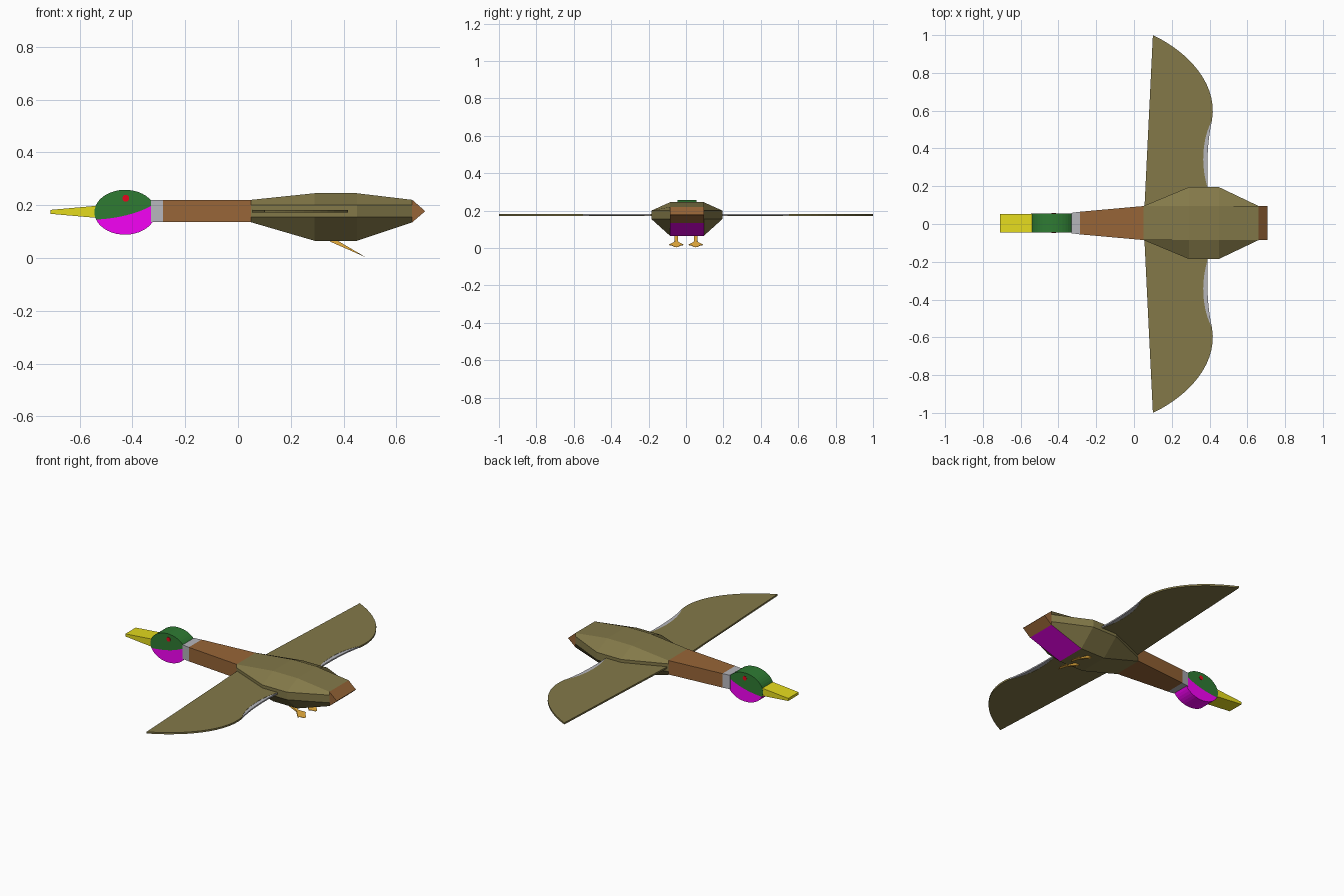
import bpy, bmesh
from math import sin, cos, pi

if "Cube" in bpy.data.objects:
    bpy.data.objects.remove(bpy.data.objects["Cube"])

YC = 0.005  # centre line of the body


def material(name, rgb):
    m = bpy.data.materials.new(name)
    m.diffuse_color = [(c / 255) ** 2.2 for c in rgb] + [1]
    m.use_nodes = True
    m.node_tree.nodes["Principled BSDF"].inputs["Base Color"].default_value = m.diffuse_color
    return m


olive = material("olive", (130, 120, 74))
brown = material("brown", (150, 101, 58))
green = material("green", (50, 122, 54))
magenta = material("magenta", (245, 10, 245))
yellow = material("yellow", (228, 218, 35))
orange = material("orange", (235, 175, 65))
red = material("red", (230, 15, 35))
grey = material("grey", (180, 180, 186))


def loft(name, loops, *mats):
    """Skin a list of equal-length point loops and cap both ends."""
    bm = bmesh.new()
    rings = [[bm.verts.new(p) for p in loop] for loop in loops]
    n = len(rings[0])
    for a, b in zip(rings, rings[1:]):
        for i in range(n):
            j = (i + 1) % n
            bm.faces.new((a[i], a[j], b[j], b[i]))
    bm.faces.new(rings[0][::-1])
    bm.faces.new(rings[-1])
    bmesh.ops.recalc_face_normals(bm, faces=bm.faces)
    mesh = bpy.data.meshes.new(name)
    bm.to_mesh(mesh)
    bm.free()
    ob = bpy.data.objects.new(name, mesh)
    bpy.context.collection.objects.link(ob)
    for m in mats:
        mesh.materials.append(m)
    return ob


def rect(x, half, z0, z1):
    return [(x, YC - half, z0), (x, YC + half, z0), (x, YC + half, z1), (x, YC - half, z1)]


def side_prism(name, outline, y0, y1, mat):
    return loft(name, [[(x, y, z) for x, z in outline] for y in (y0, y1)], mat)


def octagon(x, wide, top, bottom):
    half = [(0.09, top), (wide, 0.2), (wide, 0.155), (0.09, bottom)]
    return [(x, YC + y, z) for y, z in half] + [(x, YC - y, z) for y, z in half[::-1]]


def bezier(p, n=10):
    return [tuple((1 - t) ** 3 * a + 3 * t * (1 - t) ** 2 * b + 3 * t * t * (1 - t) * c + t ** 3 * d
                  for a, b, c, d in zip(*p)) for t in (i / n for i in range(n + 1))]


# Faceted body, with the slope under the tail in magenta
body = loft("body", [octagon(0.05, 0.09, 0.22, 0.135), octagon(0.29, 0.19, 0.245, 0.065),
                     octagon(0.45, 0.19, 0.245, 0.065), octagon(0.66, 0.09, 0.22, 0.135)],
            olive, magenta)
for f in body.data.polygons:
    if f.center.x > 0.47 and f.normal.z < -0.5 and abs(f.center.y - YC) < 0.02:
        f.material_index = 1

# Tail wedge, neck, collar and beak
loft("tail", [rect(0.66, 0.09, 0.135, 0.22), rect(0.708, 0.09, 0.176, 0.178)], brown)
loft("neck", [rect(-0.285, 0.06, 0.137, 0.22), rect(0.05, 0.09, 0.137, 0.22)], brown)
loft("collar", [rect(-0.33, 0.054, 0.137, 0.22), rect(-0.285, 0.06, 0.137, 0.22)], grey)
loft("beak", [rect(-0.71, 0.049, 0.167, 0.182), rect(-0.54, 0.049, 0.152, 0.197)], yellow)

# Head: elliptical slab split by an S-shaped line
CX, CZ, RX, RZ = -0.428, 0.173, 0.116, 0.085
A0, A1 = 0.36, pi + 0.33


def arc(a, b, n=20):
    return [(CX + RX * cos(a + (b - a) * i / n), CZ + RZ * sin(a + (b - a) * i / n))
            for i in range(n + 1)]


upper, lower = arc(A0, A1), arc(A1, A0 + 2 * pi)
s, e = upper[-1], upper[0]
split = bezier([s, (-0.47, 0.148), (-0.38, 0.165), e], 12)[1:-1]
side_prism("head_top", upper + split, YC - 0.05, YC + 0.05, green)
side_prism("head_cheeks", lower + split[::-1], YC - 0.05, YC + 0.05, magenta)

# Eyes
eye = [(-0.425 + 0.013 * cos(i * pi / 6), 0.226 + 0.013 * sin(i * pi / 6)) for i in range(12)]
for side in (-1, 1):
    side_prism("eye", eye, YC + side * 0.045, YC + side * 0.052, red)

# Wings with a grey patch along the inner trailing edge
tip_curve = bezier([(0.10, 1.0), (0.29, 0.91), (0.445, 0.74), (0.413, 0.55)], 14)
inner = bezier([(0.413, 0.55), (0.36, 0.45), (0.352, 0.31), (0.39, 0.19)], 10)
patch = bezier([(0.39, 0.19), (0.386, 0.31), (0.386, 0.43), (0.413, 0.55)], 10)
wing = [(0.055, 0.08)] + tip_curve + inner[1:] + [(0.40, 0.08)]
patch_outline = inner + patch[1:-1]

# Legs running back into flat three-toed webbed feet: (distance, half width)
web = [(0, 0.009), (0.085, 0.008), (0.118, 0.038), (0.126, 0.022), (0.14, 0.011)]
web = web + [(0.146, 0)] + [(d, -w) for d, w in web[::-1]]


def leg_loop(side, top):
    pts = []
    for d, w in web:
        thick = 0.009 * (1 - d / 0.15)
        x, z = 0.352 + 0.88 * d, 0.07 - 0.45 * d
        pts.append((x + top * 0.45 * thick, side * 0.052 + w, z + top * 0.88 * thick))
    return pts


for side, label in ((-1, "right"), (1, "left")):
    loft(label + "_wing", [[(x, side * y, z) for x, y in wing] for z in (0.172, 0.182)], olive)
    loft(label + "_wing_patch", [[(x, side * y, z) for x, y in patch_outline]
                                 for z in (0.173, 0.181)], grey)
    loft(label + "_leg", [leg_loop(side, -1), leg_loop(side, 1)], orange)
